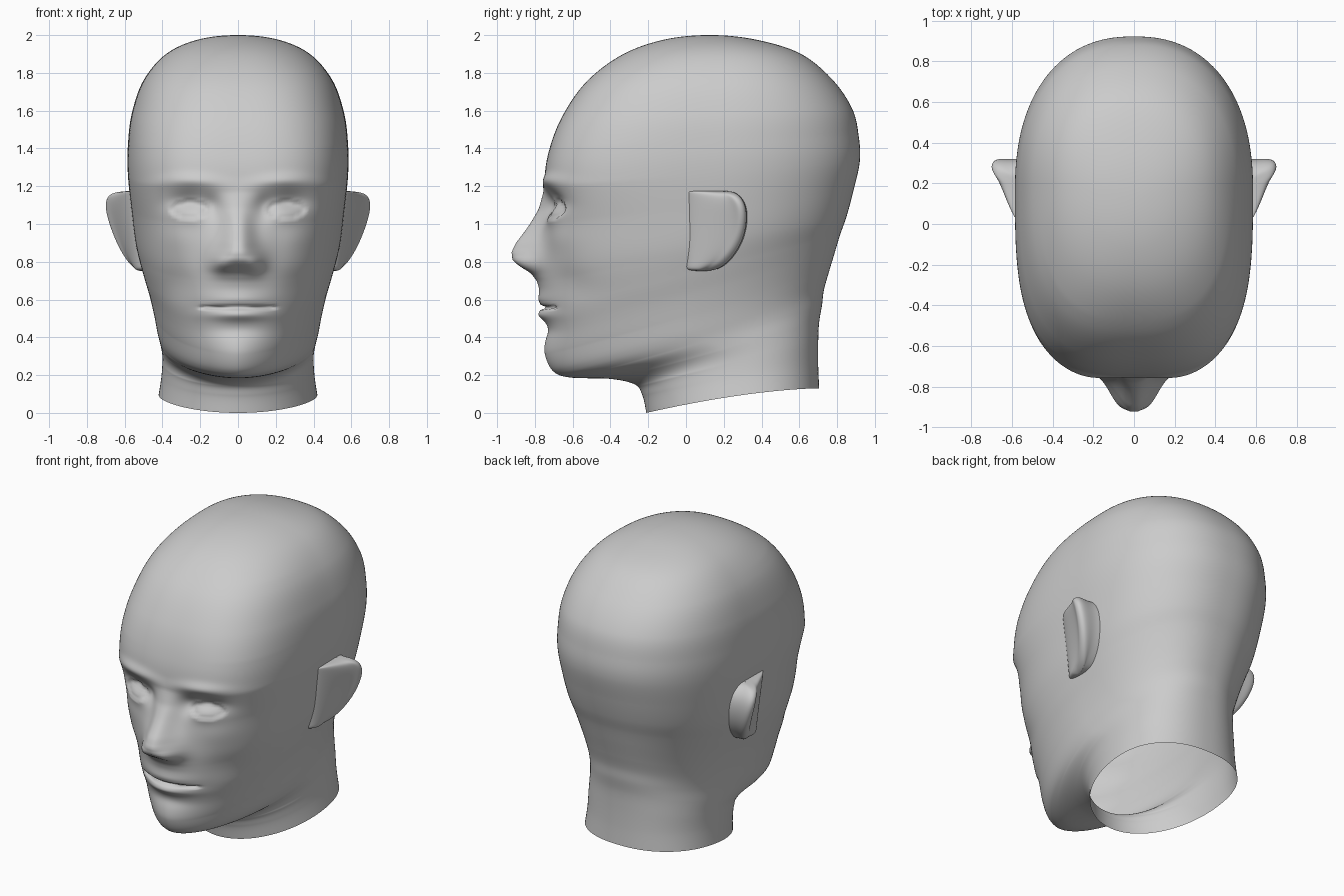
import bpy, bmesh
from math import sin, cos, pi, exp

if "Cube" in bpy.data.objects:
    bpy.data.objects.remove(bpy.data.objects["Cube"])

# Tilted head sections, neck to crown: front y, front z, back y, back z, half width
RINGS = [
    (-.21, .00, .705, .13, .42), (-.23, .09, .70, .25, .405), (-.27, .15, .70, .38, .40),
    (-.40, .18, .705, .48, .405), (-.61, .187, .72, .57, .415), (-.70, .22, .73, .65, .428),
    (-.735, .31, .755, .74, .445), (-.74, .43, .785, .84, .47), (-.755, .56, .815, .94, .503),
    (-.76, .75, .85, 1.04, .54), (-.74, .97, .885, 1.17, .563), (-.75, 1.2, .92, 1.33, .583),
    (-.73, 1.37, .915, 1.46, .583), (-.66, 1.56, .88, 1.61, .562), (-.53, 1.75, .77, 1.77, .50),
    (-.34, 1.895, .60, 1.905, .38), (-.12, 1.975, .36, 1.978, .21), (.12, 2.0, .12, 2.0, 0),
    (.36, 1.975, -.12, 1.975, -.21)]
# Nose height along z, and front squareness along z
NOSE = [(.62, 0), (.70, .03), (.74, .06), (.78, .125), (.81, .16), (.85, .17), (.90, .153),
        (1.0, .085), (1.08, .035), (1.17, .004), (1.25, 0)]
SQUARE = [(.14, 2.0), (.187, 1.72), (.31, 1.8), (.43, 1.95), (.7, 2.25), (1.0, 2.7),
          (1.2, 3.1), (1.4, 3.1), (1.8, 2.7), (2, 2.1)]


def lookup(table, z):
    if z <= table[0][0]:
        return table[0][1]
    for (a, va), (b, vb) in zip(table, table[1:]):
        if z <= b:
            return va + (vb - va) * (z - a) / (b - a)
    return table[-1][1]


def spline(t):
    i = min(int(t), len(RINGS) - 3)
    f = t - i
    quad = zip(RINGS[max(i - 1, 0)], RINGS[i], RINGS[i + 1], RINGS[i + 2])
    return [.5 * (2 * b + (c - a) * f + (2 * a - 5 * b + 4 * c - d) * f * f
                  + (3 * b - a - 3 * c + d) * f ** 3) for a, b, c, d in quad]


def bump(x, z, cx, cz, sx, sz):
    return exp(-((x - cx) / sx) ** 2 - ((z - cz) / sz) ** 2)


def step(v, width):
    return 1 / (1 + exp(max(-50, min(50, v / width))))


def face_offset(x, z):
    """Forward (+) or inward (-) relief of the face features."""
    x = abs(x)
    # nose: ridge widening to the wings
    w = .075 + .045 * step(z - .87, .05)
    d = lookup(NOSE, z) * exp(-(x / w) ** 2.3)
    d += .03 * bump(x, z, .09, .79, .045, .045)
    d += .025 * bump(x, z, .12, .88, .08, .13)
    # brow ridge, eye socket, eyelids and inset eye
    arch = 1.2 + .03 * sin(min(x / .42, 1.3) * pi * .75)
    d += .02 * bump(x, z, .25, arch, .17, .035)
    d -= .07 * bump(x, z, .26, 1.11, .11, .06)
    d -= .03 * bump(x, z, .14, 1.09, .05, .06)
    d += .042 * bump(x, z, .255, 1.075, .095, .058)
    eye = ((x - .255) / .1) ** 2 + ((z - 1.075) / .047) ** 2
    d -= .015 * step(eye - 1, .04)
    # cheekbone and hollow
    d += .012 * bump(x, z, .32, .93, .12, .08)
    d -= .02 * bump(x, z, .33, .68, .1, .1)
    # lips, mouth slit, chin
    d += .024 * bump(x, z, 0, .605, .15, .04) + .03 * bump(x, z, 0, .52, .15, .03)
    d -= .035 * step(x - .195, .008) * exp(-((z - .558) / .007) ** 2)
    d -= .012 * bump(x, z, 0, .44, .15, .04)
    d += .012 * bump(x, z, 0, .32, .15, .08)
    return d


def make_object(name, bm):
    bmesh.ops.recalc_face_normals(bm, faces=bm.faces)
    me = bpy.data.meshes.new(name)
    bm.to_mesh(me)
    bm.free()
    for p in me.polygons:
        p.use_smooth = True
    ob = bpy.data.objects.new(name, me)
    bpy.context.collection.objects.link(ob)
    return ob


def skin(bm, rows, closed):
    for a, b in zip(rows, rows[1:]):
        n = len(a)
        for j in range(n if closed else n - 1):
            k = (j + 1) % n
            bm.faces.new((a[j], a[k], b[k], b[j]))


# Head and neck: one lofted skin, open at the neck
bm = bmesh.new()
rows, N, M = [], 280, 200
last = len(RINGS) - 2
for i in range(N):
    t = last * i / N
    yf, zf, yb, zb, w = spline(t)
    mid = (yf + yb) / 2 + .12 * w
    n_front = lookup(SQUARE, zf)
    neck = max(0, 1 - t / 3)
    row = []
    for j in range(M):
        u = 2 * j / M
        u = u if u <= 1 else u - 2
        phi = pi * u * (.55 + .45 * abs(u))
        c, s = cos(phi), sin(phi)
        n = n_front if c > 0 else 2.3
        r = (abs(c) ** n + abs(s) ** n) ** (-1 / n)
        x = w * r * s
        y = mid - r * c * ((mid - yf) if c > 0 else (yb - mid))
        q = max(0, min(1, (y - yf) / (yb - yf)))
        q = neck * (1 - (1 - q) ** 1.6) + (1 - neck) * q ** 1.08
        z = zf + (zb - zf) * q
        if c > .3 and t > 4.5:
            y -= face_offset(x, z)
        row.append(bm.verts.new((x, y, z)))
    rows.append(row)
skin(bm, rows, True)
crown = bm.verts.new((0, .12, 2))
for j in range(M):
    bm.faces.new((rows[-1][j], rows[-1][(j + 1) % M], crown))
make_object("head", bm)

# Ears: stacked wedge sections (z, rim x, rim y), mirrored
bm = bmesh.new()
rows = []
for z, tx, ty in [(.75, .52, .12), (.78, .575, .19), (.88, .64, .27), (.99, .685, .303),
                  (1.08, .71, .303), (1.135, .705, .28), (1.17, .67, .24), (1.175, .56, .2)]:
    b = .525 + .13 * (z - .8)
    k = tx - b
    section = [(b - .06, -.03), (b + .012, .01), (b + .025 + .33 * k, .03 + .45 * (ty - .03)),
               (b + .78 * k, ty - .05), (tx, ty - .02), (tx - .1 * k, ty + .018),
               (b + .55 * k, ty + .02), (b + .02, ty + .015), (b - .05, ty + .03)]
    rows.append([bm.verts.new((x, y, z)) for x, y in section])
skin(bm, rows, False)
bm.faces.new(rows[0])
bm.faces.new(rows[-1])
ears = make_object("ears", bm)
ears.modifiers.new("mirror", 'MIRROR')
sub = ears.modifiers.new("smooth", 'SUBSURF')
sub.levels = sub.render_levels = 3
